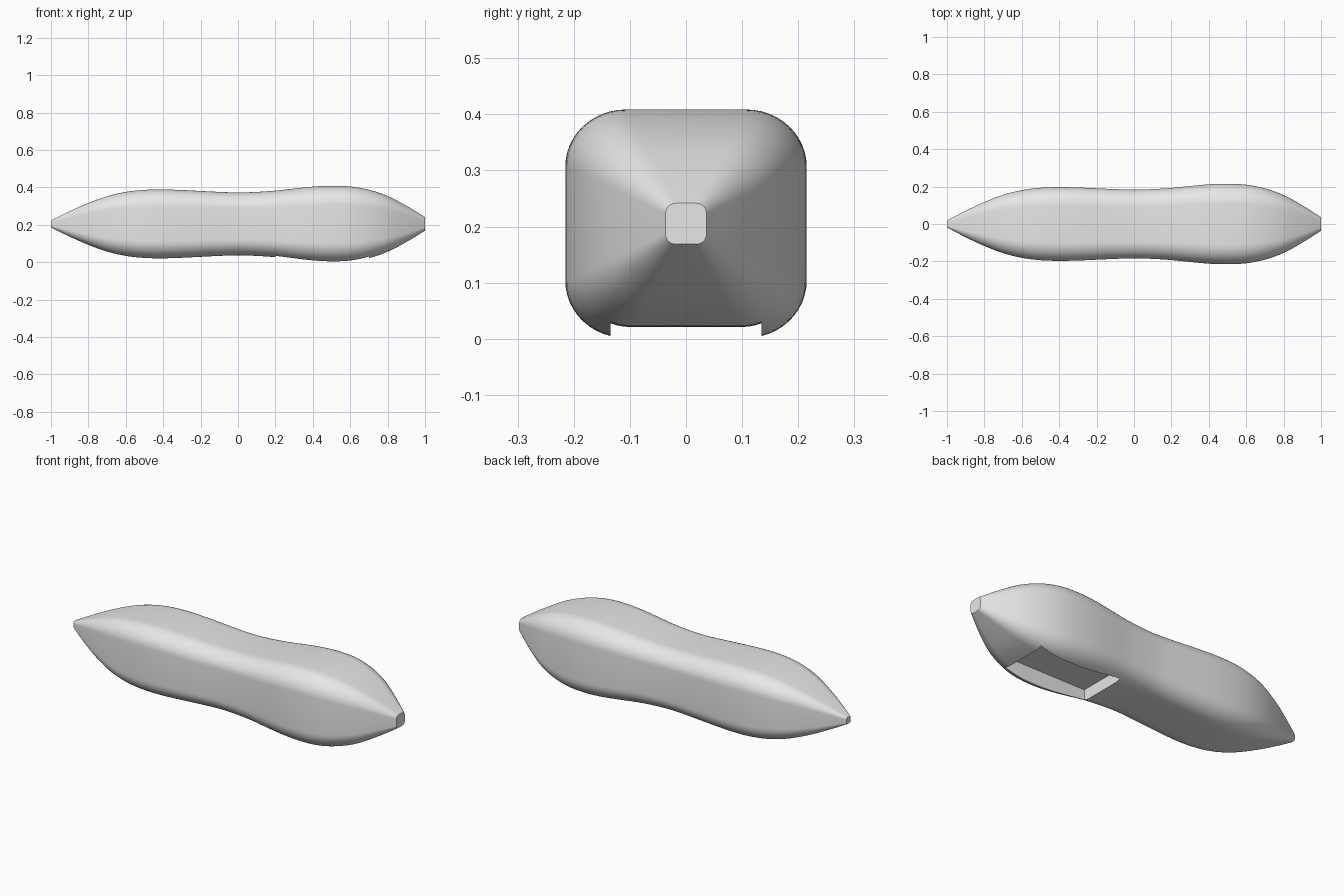
import bpy, bmesh, math

cube = bpy.data.objects.get("Cube")
if cube:
    bpy.data.objects.remove(cube, do_unlink=True)

grey = bpy.data.materials.new("light_grey")
grey.use_nodes = True
grey.diffuse_color = (0.8, 0.8, 0.8, 1)
grey.node_tree.nodes["Principled BSDF"].inputs["Base Color"].default_value = (0.8, 0.8, 0.8, 1)

# Half heights at even steps from the narrow tip to the wide tip
HALF = [.0185, .068, .112, .148, .171, .182, .184, .181, .176, .171, .168,
        .171, .178, .189, .199, .2035, .200, .1825, .149, .097, .0365]
CENTRE_Z = 0.205
SUB = 4        # rings between neighbouring heights
ARC = 12       # segments per rounded corner


def half_height(t):
    """Smooth curve through the listed half heights."""
    i = min(int(t), len(HALF) - 2)
    f = t - i
    p1, p2 = HALF[i], HALF[i + 1]
    p0 = HALF[i - 1] if i else 2 * p1 - p2
    p3 = HALF[i + 2] if i + 2 < len(HALF) else 2 * p2 - p1
    return p1 + f / 2 * (p2 - p0 + f * (2 * p0 - 5 * p1 + 4 * p2 - p3
                                        + f * (3 * (p1 - p2) + p3 - p0)))


def section():
    """Unit square with corners rounded by half its half width."""
    pts = []
    for k, (sy, sz) in enumerate([(1, 1), (-1, 1), (-1, -1), (1, -1)]):
        for j in range(ARC + 1):
            a = math.pi / 2 * (k + j / ARC)
            pts.append((0.5 * (sy + math.cos(a)), 0.5 * (sz + math.sin(a))))
    return pts


# Body: rounded square section swept along x
bm = bmesh.new()
shape = section()
rings = []
steps = (len(HALF) - 1) * SUB
for s in range(steps + 1):
    x = -1 + 2 * s / steps
    hz = half_height(s / SUB)
    hy = hz + 0.0155 * (1 - x * x)
    rings.append([bm.verts.new((x, y * hy, CENTRE_Z + z * hz)) for y, z in shape])
n = len(shape)
for a, b in zip(rings, rings[1:]):
    for j in range(n):
        k = (j + 1) % n
        bm.faces.new((a[j], a[k], b[k], b[j]))
bm.faces.new(rings[0])
bm.faces.new(rings[-1])
bmesh.ops.recalc_face_normals(bm, faces=bm.faces)
mesh = bpy.data.meshes.new("body")
bm.to_mesh(mesh)
bm.free()
body = bpy.data.objects.new("body", mesh)
bpy.context.collection.objects.link(body)
mesh.materials.append(grey)

# Rectangular pocket cut into the underside
bpy.ops.mesh.primitive_cube_add(size=1, location=(0.45, 0, -0.005))
cutter = bpy.context.object
cutter.name = "pocket_cutter"
cutter.scale = (0.5, 0.27, 0.19)
cutter.data.materials.append(grey)
cutter.hide_render = True

bpy.ops.object.select_all(action='DESELECT')
body.select_set(True)
bpy.context.view_layer.objects.active = body
cut = body.modifiers.new("pocket", 'BOOLEAN')
cut.operation = 'DIFFERENCE'
cut.solver = 'EXACT'
cut.object = cutter
bpy.ops.object.modifier_apply(modifier=cut.name)
bpy.data.objects.remove(cutter, do_unlink=True)

# Smooth skin with crisp pocket and tip edges
bpy.ops.object.shade_smooth_by_angle(angle=math.radians(30))
